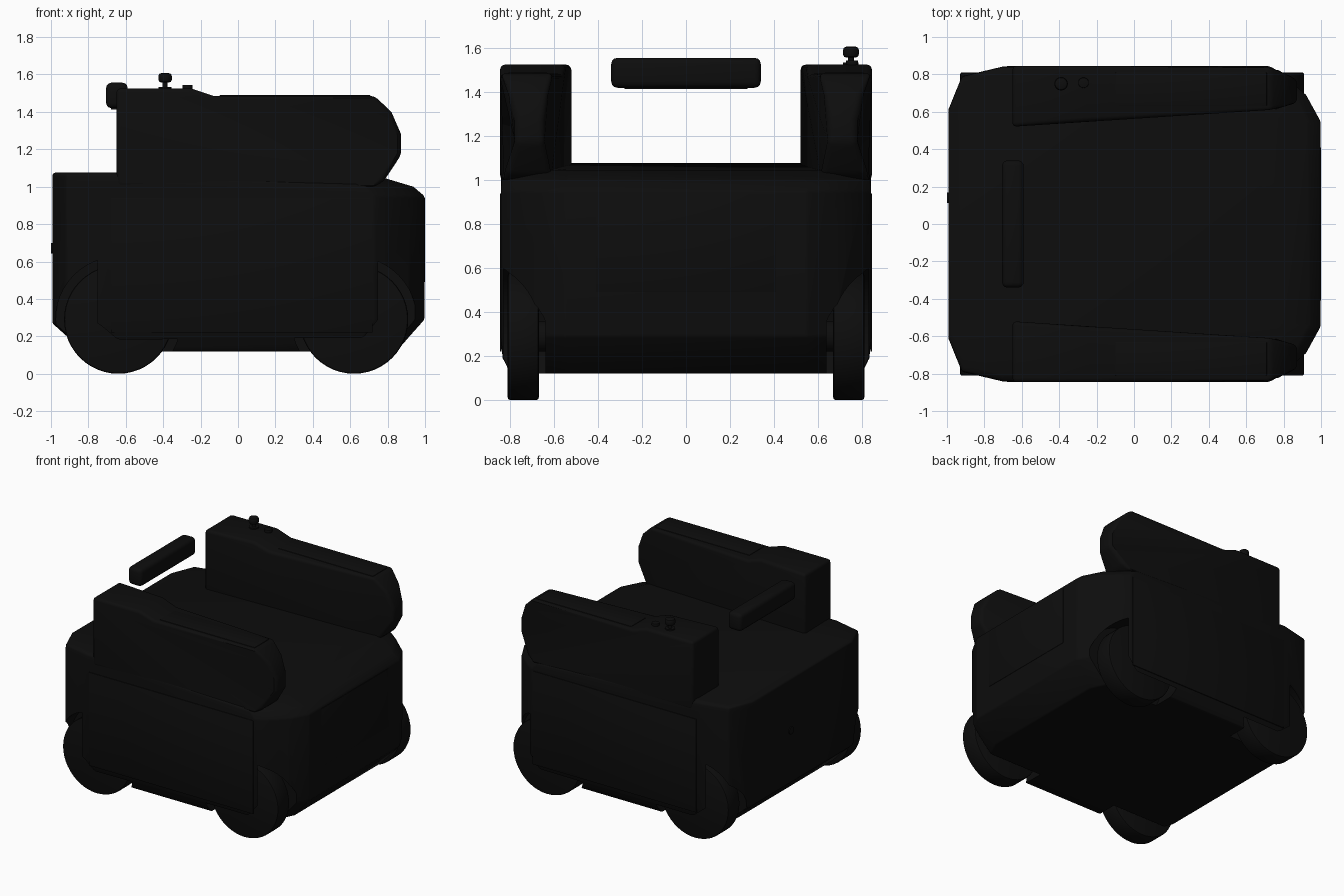
import bpy
import bmesh
from math import radians, pi
from mathutils import Matrix

if "Cube" in bpy.data.objects:
    bpy.data.objects.remove(bpy.data.objects["Cube"])


def material(name, value):
    m = bpy.data.materials.new(name)
    m.use_nodes = True
    colour = (value, value, value, 1)
    m.diffuse_color = colour
    m.node_tree.nodes["Principled BSDF"].inputs["Base Color"].default_value = colour
    return m


black = material("matte black", 0.004)


def finish(name, bm, bevel=0, segments=2, cutters=()):
    """Turn a bmesh into a bevelled, cut and shaded object."""
    bmesh.ops.recalc_face_normals(bm, faces=bm.faces)
    mesh = bpy.data.meshes.new(name)
    bm.to_mesh(mesh)
    bm.free()
    ob = bpy.data.objects.new(name, mesh)
    bpy.context.collection.objects.link(ob)
    mesh.materials.append(black)
    for other in bpy.context.selected_objects:
        other.select_set(False)
    ob.select_set(True)
    bpy.context.view_layer.objects.active = ob
    if bevel:
        mod = ob.modifiers.new("Bevel", "BEVEL")
        mod.width, mod.segments = bevel, segments
        mod.angle_limit = radians(25)
    for cutter in cutters:
        mod = ob.modifiers.new("Cut", "BOOLEAN")
        mod.operation, mod.object, mod.solver = "DIFFERENCE", cutter, "EXACT"
    for mod in list(ob.modifiers):
        bpy.ops.object.modifier_apply(modifier=mod.name)
    bpy.ops.object.shade_smooth_by_angle(angle=radians(35))
    return ob


def loft(rings):
    """Skin a stack of equal-length closed rings and cap both ends."""
    bm = bmesh.new()
    rows = [[bm.verts.new(p) for p in ring] for ring in rings]
    n = len(rows[0])
    for a, b in zip(rows, rows[1:]):
        for i in range(n):
            j = (i + 1) % n
            bm.faces.new((a[i], a[j], b[j], b[i]))
    bm.faces.new(rows[0])
    bm.faces.new(rows[-1])
    return bm


def box(name, x, y, z, bevel=0.0, segments=2):
    rings = [[(x[0], y[0], h), (x[1], y[0], h), (x[1], y[1], h), (x[0], y[1], h)] for h in z]
    return finish(name, loft(rings), bevel, segments)


def cylinder(name, centre, radius, depth, axis="Z", bevel=0.0, sides=48):
    bm = bmesh.new()
    bmesh.ops.create_cone(bm, cap_ends=True, segments=sides, radius1=radius,
                          radius2=radius, depth=depth)
    if axis != "Z":
        bm.transform(Matrix.Rotation(pi / 2, 4, "X" if axis == "Y" else "Y"))
    bm.transform(Matrix.Translation(centre))
    return finish(name, bm, bevel)


sides = (("right", -1), ("left", 1))
axles = (("rear", -0.64), ("front", 0.62))

# Wheels, hubs and the cutters for the wheel wells
wells = []
for side, s in sides:
    for end, x in axles:
        cylinder(f"{end}_{side}_wheel", (x, s * 0.74, 0.29), 0.29, 0.142, "Y", 0.012)
        cylinder(f"{end}_{side}_axle", (x, s * 0.7, 0.29), 0.07, 0.18, "Y")
        well = cylinder(f"{end}_{side}_well_cutter", (x, s * 0.735, 0.29), 0.335, 0.19, "Y")
        well.hide_render = True
        wells.append(well)

# Body: chamfered plan outline, lofted from underside to deck
half_plan = [(0.997, 0.55), (0.92, 0.69), (0.79, 0.805), (0.73, 0.842),
             (-0.7, 0.842), (-0.92, 0.79), (-0.993, 0.61)]
plan = half_plan + [(x, -y) for x, y in reversed(half_plan)]


def ring(front, rear, width, z_front, z_rear):
    return [(x * (front if x > 0 else rear), y * width, z_front if x > 0 else z_rear)
            for x, y in plan]


body = loft([ring(0.85, 0.85, 0.95, 0.12, 0.12), ring(0.92, 0.91, 0.99, 0.2, 0.19),
             ring(1, 1, 1, 0.29, 0.27), ring(1, 1, 1, 0.95, 1.03),
             ring(0.94, 1, 0.995, 1.0, 1.065), ring(0.79, 0.985, 0.96, 1.045, 1.077)])
finish("body", body, 0.012, 2, wells)
for well in wells:
    bpy.data.objects.remove(well)

# Thin panels on the body
box("front_panel", (0.99, 1.0), (-0.41, 0.41), (0.49, 0.94), 0.004)
cylinder("rear_socket", (-0.995, 0.14, 0.67), 0.028, 0.01, "X")
for side, s in sides:
    box(f"{side}_side_panel", (-0.68, 0.72), sorted((s * 0.838, s * 0.846)), (0.22, 0.94), 0.003)

# Arms: side profile with a stepped top and a tapering inner face
# Each entry is x, z, inner y, outer y
arm_profile = [(-0.65, 1.0, 0.52, 0.845), (-0.65, 1.525, 0.52, 0.845),
               (-0.25, 1.525, 0.55, 0.845), (-0.13, 1.485, 0.555, 0.845),
               (0.73, 1.485, 0.605, 0.845), (0.82, 1.4, 0.63, 0.8),
               (0.872, 1.28, 0.65, 0.77), (0.872, 1.17, 0.65, 0.77),
               (0.78, 1.03, 0.62, 0.81), (0.73, 1.0, 0.605, 0.845)]
for side, s in sides:
    inner = [(x, s * a, z) for x, z, a, b in arm_profile]
    outer = [(x, s * b, z) for x, z, a, b in arm_profile]
    finish(f"{side}_arm", loft([inner, outer]), 0.022, 3)
    box(f"{side}_arm_pad", (-0.1, 0.71), sorted((s * 0.63, s * 0.81)), (1.48, 1.489), 0.004)

# Floating backrest bar with its underside plate
box("backrest_bar", (-0.705, -0.59), (-0.34, 0.34), (1.42, 1.556), 0.028, 3)
box("backrest_plate", (-0.68, -0.615), (-0.28, 0.28), (1.414, 1.422))

# Controls on the left arm
cylinder("joystick_base", (-0.39, 0.75, 1.528), 0.035, 0.012)
cylinder("joystick_stem", (-0.39, 0.75, 1.55), 0.014, 0.06)
cylinder("joystick_knob", (-0.39, 0.75, 1.582), 0.036, 0.05, "Z", 0.015)
cylinder("control_button", (-0.27, 0.755, 1.533), 0.028, 0.024, "Z", 0.004)
